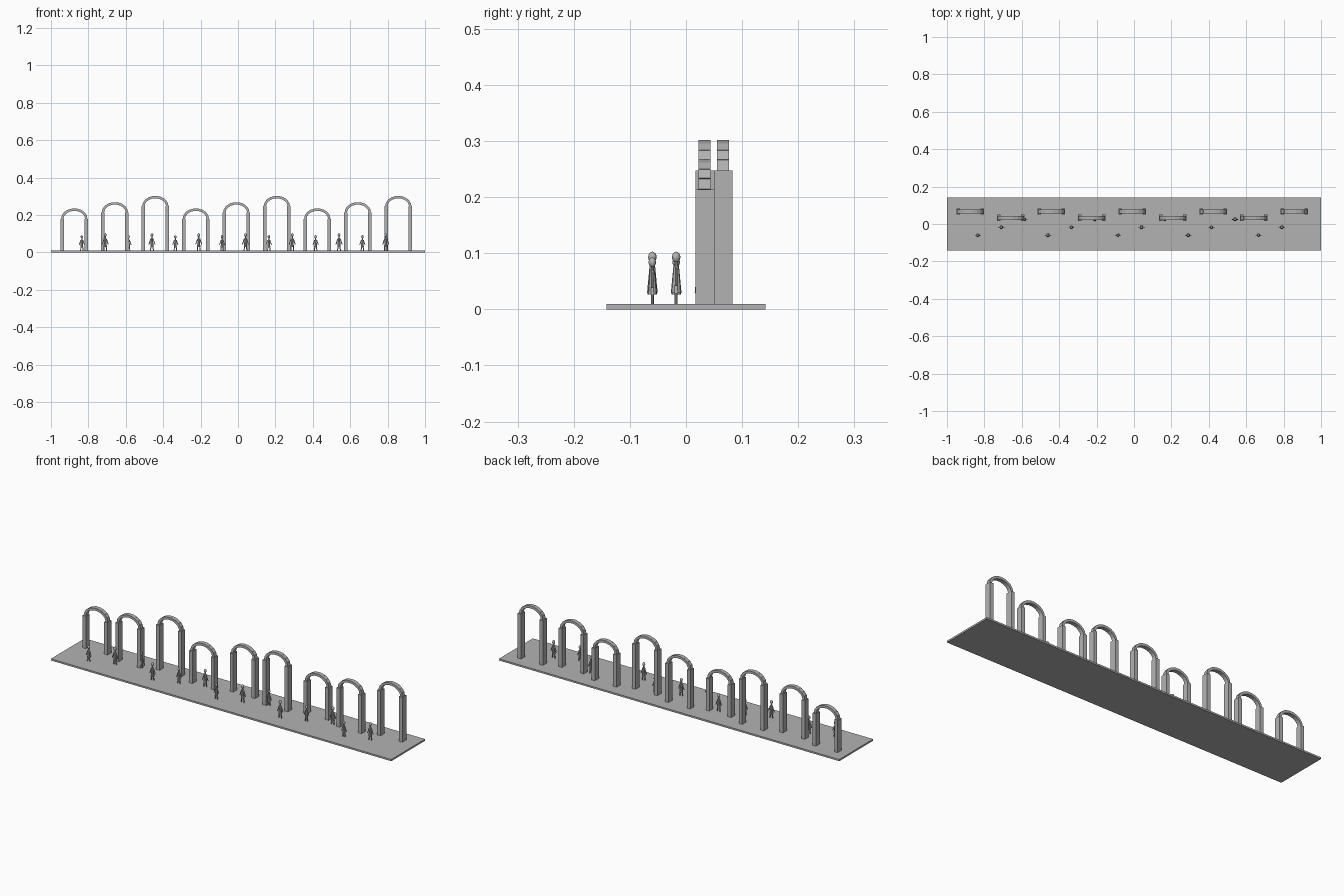
import bpy, bmesh, math
from mathutils import Matrix, Vector

if "Cube" in bpy.data.objects:
    bpy.data.objects.remove(bpy.data.objects["Cube"])


def material(name, value):
    m = bpy.data.materials.new(name)
    m.use_nodes = True
    colour = (value, value, value, 1)
    m.diffuse_color = colour
    m.node_tree.nodes["Principled BSDF"].inputs["Base Color"].default_value = colour
    return m


GREY = material("plain grey", 0.45)


def finish(bm, name, smooth=False):
    mesh = bpy.data.meshes.new(name)
    bm.to_mesh(mesh)
    bm.free()
    mesh.materials.append(GREY)
    for p in mesh.polygons:
        p.use_smooth = smooth
    obj = bpy.data.objects.new(name, mesh)
    bpy.context.collection.objects.link(obj)
    return obj


def box(bm, centre, size, tilt=0):
    mat = (Matrix.Translation(centre) @ Matrix.Rotation(tilt, 4, 'Y')
           @ Matrix.Diagonal((*size, 1)))
    bmesh.ops.create_cube(bm, size=1, matrix=mat)


def rod(bm, a, b, r1, r2, sides=8):
    a, b = Vector(a), Vector(b)
    d = b - a
    mat = Matrix.Translation((a + b) / 2) @ d.to_track_quat('Z', 'Y').to_matrix().to_4x4()
    bmesh.ops.create_cone(bm, cap_ends=True, segments=sides, radius1=r1,
                          radius2=r2, depth=d.length, matrix=mat)


# Ground slab
FLOOR = 0.009
bm = bmesh.new()
box(bm, (0, 0, FLOOR / 2), (2, 0.284, FLOOR))
finish(bm, "ground_slab")

# Arches: two pillars carrying a half ring of blocks
HALF, RISE, BLOCKS = 0.064, 0.049, 9


def arch(index, x, y, spring):
    bm = bmesh.new()
    for side in (-1, 1):
        box(bm, (x + side * HALF, y, (FLOOR + spring) / 2),
            (0.02, 0.033, spring - FLOOR))
    finish(bm, f"arch_pillars_{index}")
    bm = bmesh.new()
    ring = [Vector((x + HALF * math.cos(t), y, spring + RISE * math.sin(t)))
            for t in (math.pi * i / BLOCKS for i in range(BLOCKS + 1))]
    for a, b in zip(ring, ring[1:]):
        d = b - a
        box(bm, (a + b) / 2, (d.length * 1.08, 0.0215, 0.013),
            math.atan2(-d.z, d.x))
    finish(bm, f"arch_blocks_{index}")


for i in range(9):
    arch(i + 1, -0.875 + 0.2165 * i, 0.033 if i % 2 else 0.066,
         0.18 + 0.0335 * (i % 3))


# Walking figures, modelled at full height and scaled
def figure(index, x, y, scale):
    bm = bmesh.new()
    for s in (-1, 1):
        rod(bm, (s * 0.008, 0, 0), (s * 0.004, 0, 0.03), 0.0026, 0.0026)
        rod(bm, (s * 0.016, 0, 0.034), (s * 0.006, 0, 0.064), 0.0024, 0.0024)
    rod(bm, (0, 0, 0.02), (0, 0, 0.068), 0.0095, 0.005, 10)
    rod(bm, (0, 0, 0.066), (0, 0, 0.076), 0.003, 0.003)
    body = finish(bm, f"figure_body_{index}")
    bm = bmesh.new()
    bmesh.ops.create_uvsphere(bm, u_segments=10, v_segments=8, radius=0.0075,
                              matrix=Matrix.Translation((0, 0, 0.084))
                              @ Matrix.Diagonal((1, 1, 1.3, 1)))
    head = finish(bm, f"figure_head_{index}", True)
    for part in (body, head):
        part.location = (x, y, FLOOR)
        part.scale = (scale,) * 3


for i in range(14):
    figure(i + 1, -0.835 + 0.125 * i, -0.06 + 0.0425 * (i % 3),
           1.0 if i % 2 else 0.89)
